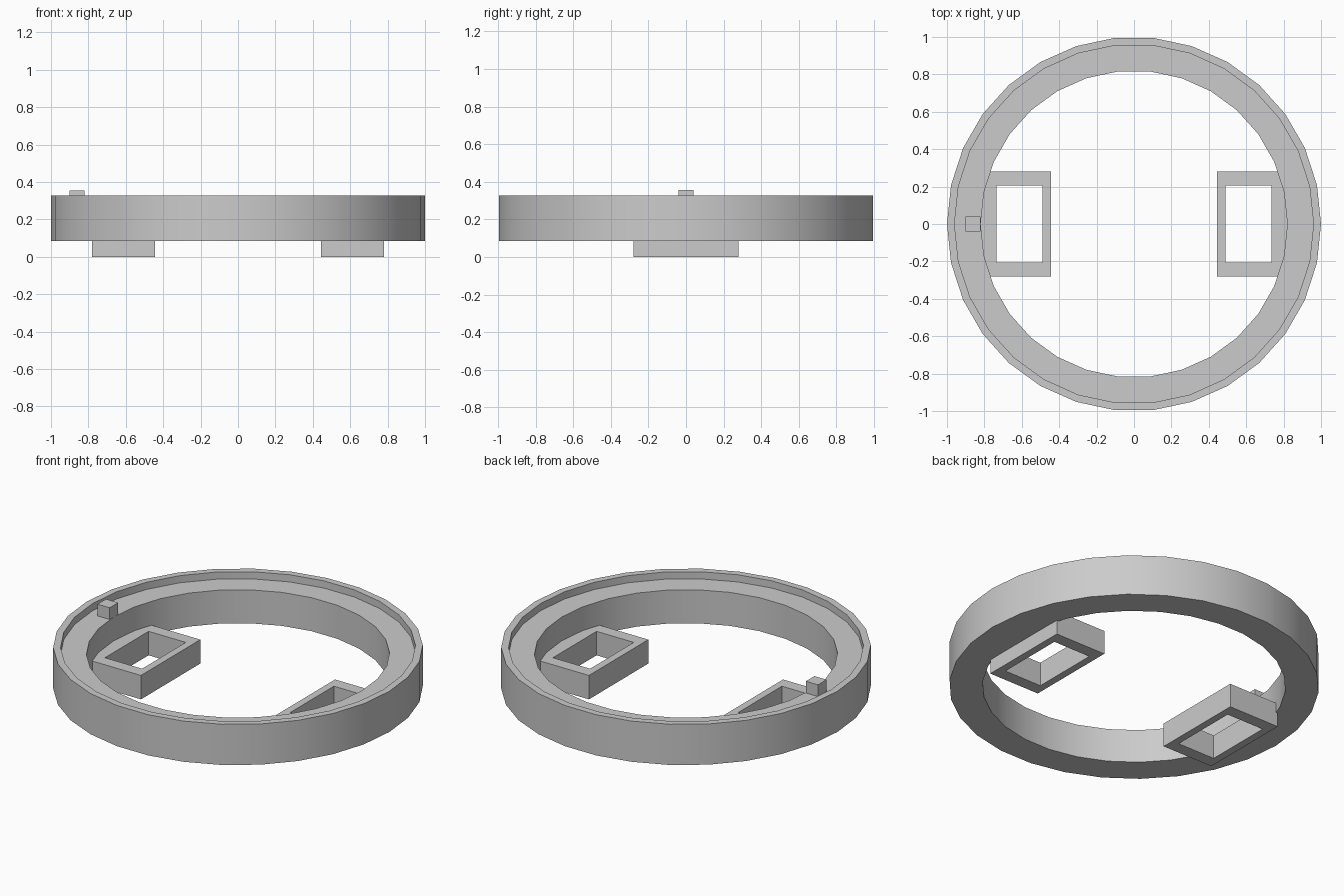
import bpy, bmesh, math

cube = bpy.data.objects.get("Cube")
if cube:
    bpy.data.objects.remove(cube, do_unlink=True)

GREY = (0.6, 0.6, 0.6, 1.0)
mat = bpy.data.materials.new("plain grey")
mat.use_nodes = True
mat.diffuse_color = GREY
mat.node_tree.nodes["Principled BSDF"].inputs["Base Color"].default_value = GREY

SIDES = 30
RING_BOTTOM, RING_TOP, LEDGE = 0.085, 0.328, 0.285
FRAME_TOP = 0.143


def finish(name, bm, smooth=False):
    bmesh.ops.recalc_face_normals(bm, faces=bm.faces)
    mesh = bpy.data.meshes.new(name)
    bm.to_mesh(mesh)
    bm.free()
    mesh.materials.append(mat)
    obj = bpy.data.objects.new(name, mesh)
    bpy.context.collection.objects.link(obj)
    if smooth:
        bpy.ops.object.select_all(action="DESELECT")
        obj.select_set(True)
        bpy.context.view_layer.objects.active = obj
        bpy.ops.object.shade_smooth_by_angle(angle=math.radians(30))
    return obj


def bridge_closed(bm, loops):
    """Join a cyclic list of equal vertex loops into a closed tube."""
    n = len(loops[0])
    for a, b in zip(loops, loops[1:] + loops[:1]):
        for i in range(n):
            j = (i + 1) % n
            bm.faces.new((a[i], a[j], b[j], b[i]))


def box(name, x, y, z):
    bm = bmesh.new()
    bmesh.ops.create_cube(bm, size=1)
    for v in bm.verts:
        for axis, (lo, hi) in enumerate((x, y, z)):
            v.co[axis] = hi if v.co[axis] > 0 else lo
    return finish(name, bm)


def frame(name, outer, inner, z0, z1):
    bm = bmesh.new()
    loops = []
    for (x0, x1, h), z in ((outer, z0), (outer, z1), (inner, z1), (inner, z0)):
        corners = ((x0, -h), (x1, -h), (x1, h), (x0, h))
        loops.append([bm.verts.new((x, y, z)) for x, y in corners])
    bridge_closed(bm, loops)
    return finish(name, bm)


# Ring with a thin raised lip around a recessed ledge
bm = bmesh.new()
profile = [(1.0, RING_BOTTOM), (1.0, RING_TOP), (0.96, RING_TOP),
           (0.96, LEDGE), (0.82, LEDGE), (0.82, RING_BOTTOM)]
loops = []
for r, z in profile:
    angles = [math.tau * i / SIDES for i in range(SIDES)]
    loops.append([bm.verts.new((r * math.cos(a), r * math.sin(a), z)) for a in angles])
bridge_closed(bm, loops)
finish("ring", bm, smooth=True)

# Rectangular open brackets on both sides, each joined to the ring by a web
for side, s in (("left", 1), ("right", -1)):
    frame(side + "_bracket", (s * 0.445, s * 0.78, 0.28),
          (s * 0.489, s * 0.735, 0.206), 0, FRAME_TOP)
    box(side + "_bracket_web", sorted((s * 0.78, s * 0.83)), (-0.28, 0.28),
        (RING_BOTTOM + 0.001, FRAME_TOP))

# Small locating peg on the ledge
box("peg", (-0.9, -0.82), (-0.04, 0.04), (LEDGE, 0.355))
